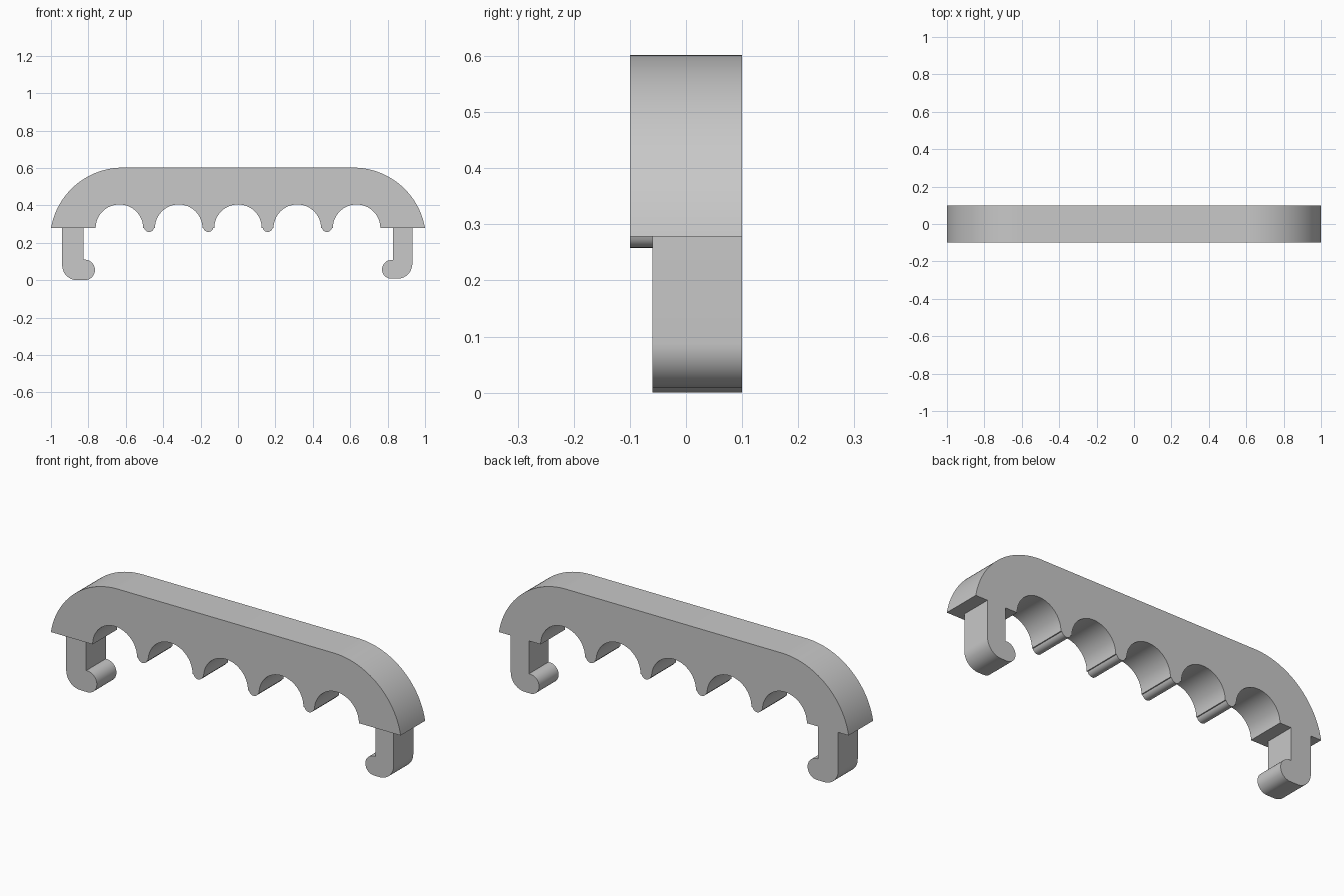
import bpy
import bmesh
from math import sin, cos, radians, sqrt, degrees, asin

if "Cube" in bpy.data.objects:
    bpy.data.objects.remove(bpy.data.objects["Cube"], do_unlink=True)

grey = bpy.data.materials.new("light grey plastic")
grey.use_nodes = True
colour = (0.58, 0.58, 0.58, 1)
grey.diffuse_color = colour
grey.node_tree.nodes["Principled BSDF"].inputs["Base Color"].default_value = colour


def arc(cx, cz, r, start, end, steps):
    """Points on an arc in the xz plane, angles in degrees."""
    angles = [radians(start + (end - start) * i / steps) for i in range(steps + 1)]
    return [(cx + r * cos(a), cz + r * sin(a)) for a in angles]


def extrude_profile(name, outline, front, back):
    """Solid made by extruding an xz outline from front to back."""
    bm = bmesh.new()
    face = bm.faces.new([bm.verts.new((x, front, z)) for x, z in outline])
    new = bmesh.ops.extrude_face_region(bm, geom=[face])["geom"]
    verts = [v for v in new if isinstance(v, bmesh.types.BMVert)]
    bmesh.ops.translate(bm, verts=verts, vec=(0, back - front, 0))
    bmesh.ops.recalc_face_normals(bm, faces=bm.faces)
    mesh = bpy.data.meshes.new(name)
    bm.to_mesh(mesh)
    bm.free()
    mesh.materials.append(grey)
    obj = bpy.data.objects.new(name, mesh)
    bpy.context.collection.objects.link(obj)
    bpy.ops.object.select_all(action='DESELECT')
    obj.select_set(True)
    bpy.context.view_layer.objects.active = obj
    bpy.ops.object.shade_smooth_by_angle(angle=radians(30))
    return obj


# Grip: finger scallops with rounded nubs between them, under a rounded bar
base, top, pitch, scallop = 0.278, 0.602, 0.317, 0.127
shoulder, nub = 0.39, 0.027
nub_z = base + 0.007
dip = degrees(asin((nub_z - base) / nub))
rise = base - (top - shoulder)
reach = sqrt(shoulder ** 2 - rise ** 2)
tilt = degrees(asin(rise / shoulder))

outline = []
for i in range(-2, 3):
    outline += arc(i * pitch, base, scallop, 180, 0, 32)
    if i < 2:
        outline += arc((i + 0.5) * pitch, nub_z, nub, 180 + dip, 360 - dip, 12)
outline += arc(1 - reach, top - shoulder, shoulder, tilt, 90, 32)
outline += arc(reach - 1, top - shoulder, shoulder, 90, 180 - tilt, 32)
extrude_profile("finger_grip", outline, -0.1, 0.1)


def hook(name, side, outer, inner, bottom, tip_r):
    """Leg with a rounded heel and a bulbous toe pointing inward."""
    heel, toe_x = 0.08, 0.82
    toe_z = bottom + tip_r
    # Toe arc starts where it meets the inner wall of the leg
    meet = degrees(asin((inner - toe_x) / tip_r))
    points = [(inner, base), (outer, base)]
    points += arc(outer - heel, bottom + heel, heel, 0, -90, 14)
    points += arc(toe_x, toe_z, tip_r, 270, 90 - meet, 28)
    extrude_profile(name, [(side * x, z) for x, z in points], -0.06, 0.1)


# Bag hooks below each end of the grip
hook("right_hook", -1, 0.94, 0.826, 0.0, 0.055)
hook("left_hook", 1, 0.932, 0.829, 0.008, 0.05)
